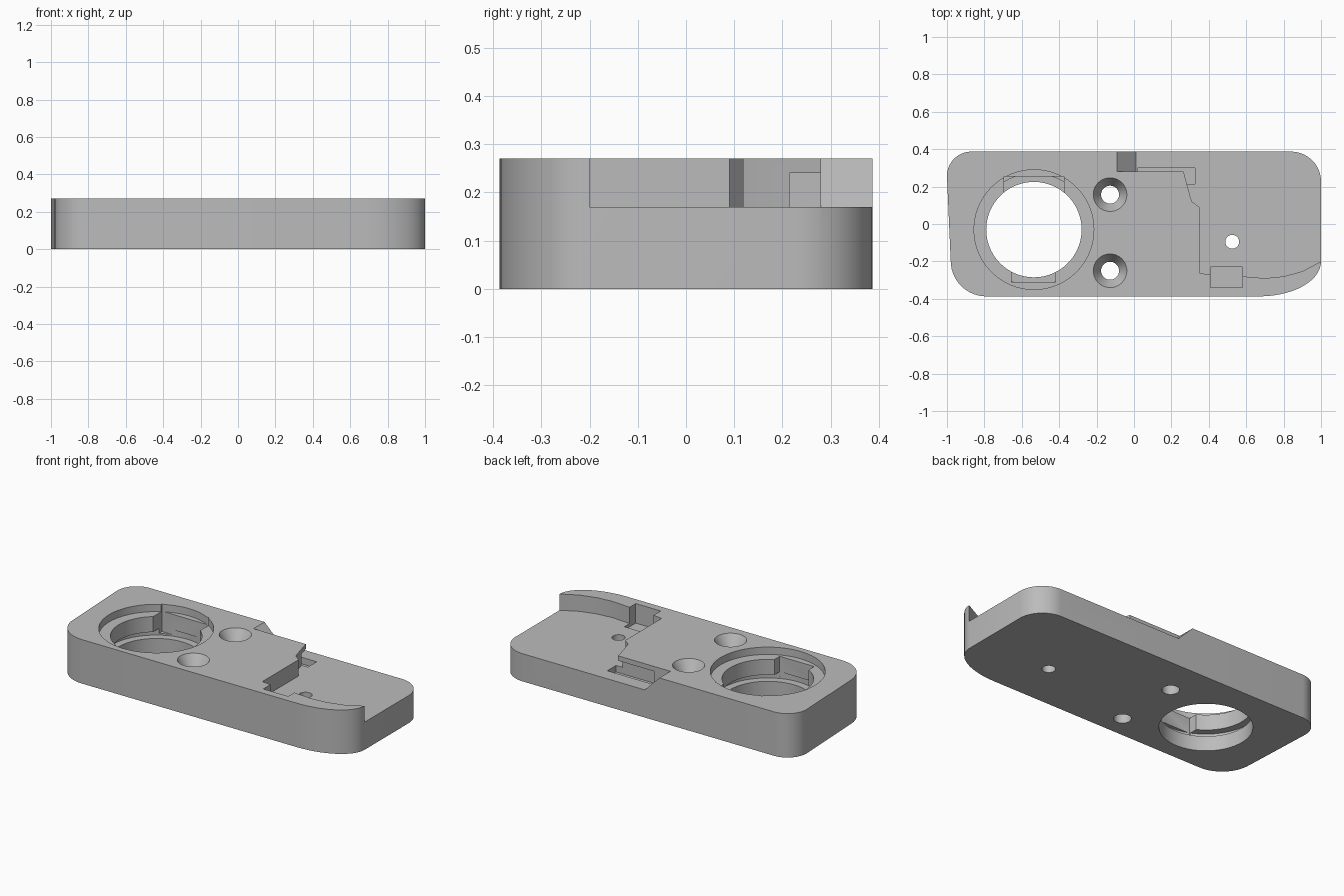
import bpy, bmesh, math
from mathutils import Vector

cube = bpy.data.objects.get("Cube")
if cube:
    bpy.data.objects.remove(cube, do_unlink=True)

TOP, FLOOR, ROUND = 0.27, 0.17, 0.20   # plate top, pocket floor, start of stepped rounding


def make(name, bm):
    bmesh.ops.recalc_face_normals(bm, faces=bm.faces)
    mesh = bpy.data.meshes.new(name)
    bm.to_mesh(mesh)
    bm.free()
    obj = bpy.data.objects.new(name, mesh)
    bpy.context.collection.objects.link(obj)
    return obj


def prism(name, points, low, high, along_y=False):
    """Extrude a profile along z, or along y when it is drawn in x and z."""
    bm = bmesh.new()
    place = (lambda p, h: (p[0], h, p[1])) if along_y else (lambda p, h: (p[0], p[1], h))
    rings = [[bm.verts.new(place(p, h)) for p in points] for h in (low, high)]
    for ring in rings:
        bm.faces.new(ring)
    for i in range(len(points)):
        j = (i + 1) % len(points)
        bm.faces.new((rings[0][i], rings[0][j], rings[1][j], rings[1][i]))
    return make(name, bm)


def box(name, x0, x1, y0, y1, z0, z1):
    return prism(name, [(x0, y0), (x1, y0), (x1, y1), (x0, y1)], z0, z1)


def drum(name, x, y, r_low, r_high, low, high, sides=64):
    bm = bmesh.new()
    bmesh.ops.create_cone(bm, cap_ends=True, segments=sides,
                          radius1=r_low, radius2=r_high, depth=high - low)
    bmesh.ops.translate(bm, verts=bm.verts, vec=(x, y, (low + high) / 2))
    return make(name, bm)


def arc(cx, cy, rx, ry, start, steps=14):
    angles = [math.radians(start + 90 * i / steps) for i in range(steps + 1)]
    return [(cx + rx * math.cos(a), cy + ry * math.sin(a)) for a in angles]


def offset(path, weights, d):
    """Push an open path sideways with mitred corners."""
    pts = [Vector(p) for p in path]
    out = []
    for i, p in enumerate(pts):
        a = (p - pts[i - 1]).normalized() if i else (pts[1] - p).normalized()
        b = (pts[i + 1] - p).normalized() if i < len(pts) - 1 else a
        na, nb = Vector((-a.y, a.x)), Vector((-b.y, b.x))
        miter = (na + nb) / (1 + na.dot(nb))
        out.append(tuple(p - miter * d * weights[i]))
    return out


# Plate with four different corners
outline = (arc(-0.79, -0.197, 0.19, 0.19, 180) + arc(0.67, -0.2, 0.33, 0.187, 270)
           + arc(0.84, 0.227, 0.16, 0.16, 0) + arc(-0.87, 0.257, 0.13, 0.13, 90))
plate = prism("base_plate", outline, 0, TOP)
cutters = []

# Pocket at the +x end, its wall rounded off in fine terraces
wall = [(1.2, -0.08), (1, -0.2), (0.9, -0.253), (0.8, -0.28), (0.7, -0.29), (0.58, -0.28),
        (0.41, -0.272), (0.35, -0.262), (0.35, 0.09), (0.31, 0.12), (0.3, 0.15), (0.265, 0.28)]
wall.reverse()
weights = [0, 0.8] + [1] * (len(wall) - 2)
layers = 9
for i in range(layers + 1):
    if i == 0:
        low, d = FLOOR, 0
    else:
        t = (i - 0.3) / layers
        low, d = ROUND + (TOP - ROUND) * (i - 0.5) / layers, 0.085 * (1 - math.sqrt(1 - t * t))
    side = offset(wall, weights, -d)
    if side[-1][0] < 1.05 or side[0][0] > 0.3:
        side[-1] = (1.2, side[-1][1])
    cutters.append(prism("pocket_cutter", side + [(1.2, 0.5), (0.265, 0.5)], low, 0.5))

# Back strip with a ramp
cutters.append(prism("ramp_cutter", [(-0.1, 0.28), (0.01, FLOOR), (1.2, FLOOR), (1.2, 0.5),
                                     (-0.1, 0.5)], 0.28, 0.5, along_y=True))

# Slot under the back ledge and notch in the front wall
cutters.append(box("ledge_slot_cutter", 0.02, 0.325, 0.215, 0.3, 0.13, 0.24))
cutters.append(box("wall_notch_cutter", 0.41, 0.58, -0.34, -0.23, 0.15, 0.5))

# Large opening: counterbore, through hole, twist-lock groove and entry notches
cx, cy = -0.535, -0.03
cutters.append(drum("counterbore_cutter", cx, cy, 0.32, 0.32, 0.225, 0.5, 96))
cutters.append(drum("opening_cutter", cx, cy, 0.255, 0.255, -0.1, 0.4, 96))
cutters.append(drum("groove_cutter", cx, cy, 0.3, 0.3, 0.09, 0.13, 96))
cutters.append(box("back_notch_cutter", -0.695, -0.375, cy, 0.255, 0.1, 0.3))
cutters.append(box("front_notch_cutter", -0.655, -0.42, -0.31, cy, 0.1, 0.3))

# Countersunk screw holes and the pocket hole
for y in (0.157, -0.25):
    cutters.append(drum("screw_cutter", -0.128, y, 0.048, 0.048, -0.1, 0.4, 40))
    cutters.append(drum("countersink_cutter", -0.128, y, 0.048, 0.096, 0.2, 0.28, 40))
cutters.append(drum("pocket_hole_cutter", 0.525, -0.095, 0.037, 0.037, -0.1, 0.4, 32))

# Cut everything out of the plate
bpy.ops.object.select_all(action='DESELECT')
bpy.context.view_layer.objects.active = plate
plate.select_set(True)
for cutter in cutters:
    cutter.hide_render = True
    mod = plate.modifiers.new("cut", 'BOOLEAN')
    mod.operation, mod.solver, mod.object = 'DIFFERENCE', 'EXACT', cutter
    bpy.ops.object.modifier_apply(modifier=mod.name)
for cutter in cutters:
    bpy.data.objects.remove(cutter, do_unlink=True)

# Single grey finish
grey = bpy.data.materials.new("plain_grey")
grey.use_nodes = True
colour = (0.5, 0.5, 0.5, 1)
grey.diffuse_color = colour
grey.node_tree.nodes["Principled BSDF"].inputs["Base Color"].default_value = colour
plate.data.materials.clear()
plate.data.materials.append(grey)
bpy.ops.object.shade_smooth_by_angle(angle=math.radians(25))
